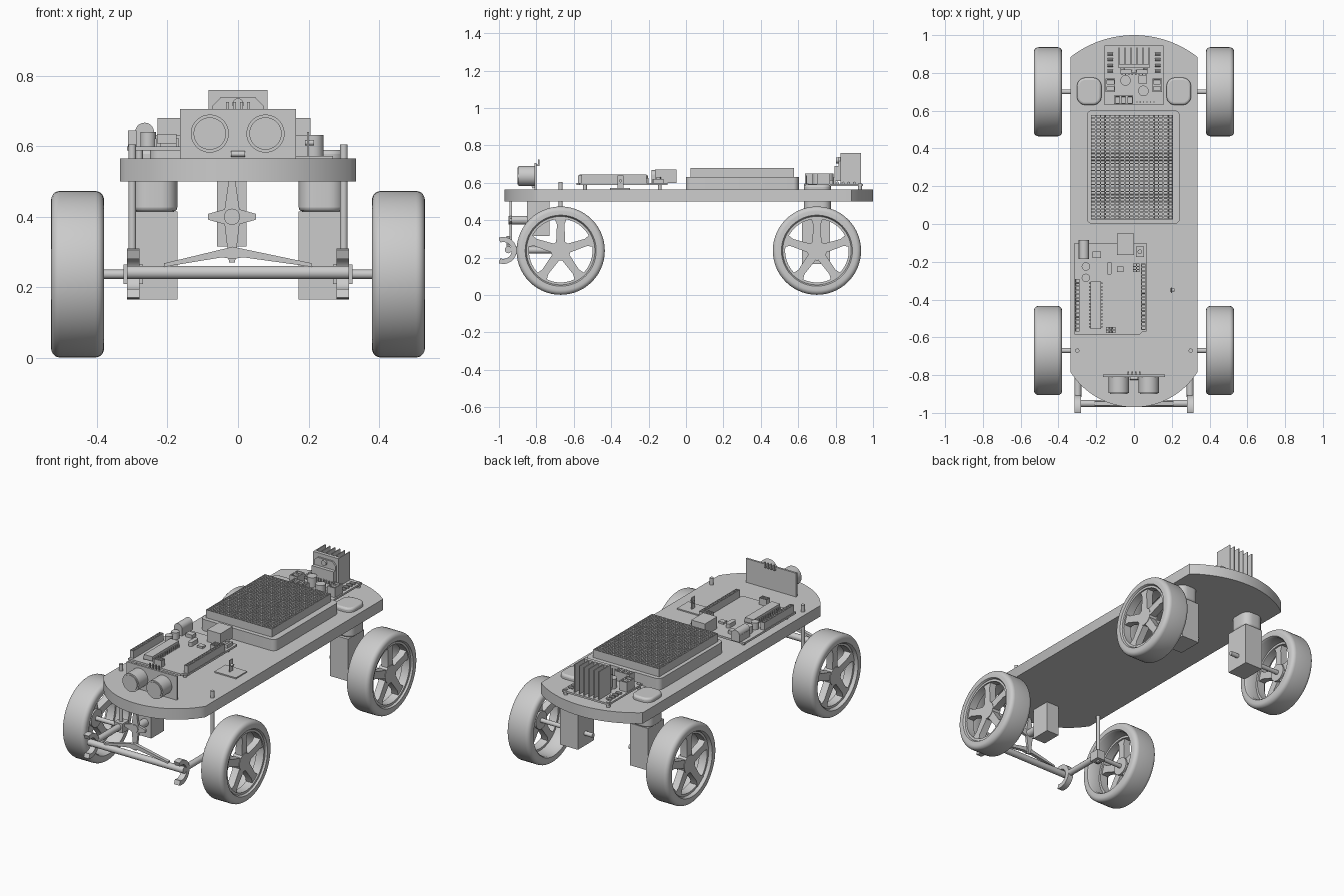
import bpy, bmesh, math
from mathutils import Vector

if "Cube" in bpy.data.objects:
    bpy.data.objects.remove(bpy.data.objects["Cube"], do_unlink=True)

grey = bpy.data.materials.new("plain_grey")
grey.use_nodes = True
grey.diffuse_color = (0.6, 0.6, 0.6, 1)
grey.node_tree.nodes["Principled BSDF"].inputs["Base Color"].default_value = (0.6, 0.6, 0.6, 1)
parts = []


def finish(name, bm):
    bmesh.ops.recalc_face_normals(bm, faces=bm.faces)
    mesh = bpy.data.meshes.new(name)
    bm.to_mesh(mesh)
    bm.free()
    mesh.materials.append(grey)
    ob = bpy.data.objects.new(name, mesh)
    bpy.context.collection.objects.link(ob)
    parts.append(ob)
    return ob


def prism(name, pts, axis, a, b):
    """Extrude a 2D outline along an axis from a to b."""
    place = {"x": lambda u, v, w: (w, u, v), "y": lambda u, v, w: (u, w, v),
             "z": lambda u, v, w: (u, v, w)}[axis]
    bm = bmesh.new()
    lo = [bm.verts.new(place(u, v, a)) for u, v in pts]
    hi = [bm.verts.new(place(u, v, b)) for u, v in pts]
    bm.faces.new(lo)
    bm.faces.new(hi[::-1])
    for i in range(len(pts)):
        j = (i + 1) % len(pts)
        bm.faces.new((lo[i], lo[j], hi[j], hi[i]))
    return finish(name, bm)


def box(name, x0, x1, y0, y1, z0, z1):
    return prism(name, [(x0, y0), (x1, y0), (x1, y1), (x0, y1)], "z", z0, z1)


def arc(cu, cv, r, a0, a1, n):
    steps = [math.radians(a0 + (a1 - a0) * i / n) for i in range(n + 1)]
    return [(cu + r * math.cos(t), cv + r * math.sin(t)) for t in steps]


def rounded_box(name, x0, x1, y0, y1, z0, z1, r):
    pts = []
    corners = [(x1 - r, y1 - r), (x0 + r, y1 - r), (x0 + r, y0 + r), (x1 - r, y0 + r)]
    for k, (cx, cy) in enumerate(corners):
        pts += arc(cx, cy, r, 90 * k, 90 * k + 90, 5)
    return prism(name, pts, "z", z0, z1)


def rod(name, p, q, r, n=20):
    p, q = Vector(p), Vector(q)
    bm = bmesh.new()
    bmesh.ops.create_cone(bm, cap_ends=True, segments=n, radius1=r, radius2=r, depth=(q - p).length)
    bm.transform((q - p).to_track_quat("Z", "Y").to_matrix().to_4x4())
    bmesh.ops.translate(bm, verts=bm.verts, vec=(p + q) / 2)
    return finish(name, bm)


def ring(name, profile, cx, cy, cz, n=56):
    """Turn a closed (offset, radius) profile around an x-wards axle."""
    bm = bmesh.new()
    rows = []
    for i in range(n):
        t = math.tau * i / n
        rows.append([bm.verts.new((cx + u, cy + r * math.cos(t), cz + r * math.sin(t))) for u, r in profile])
    m = len(profile)
    for i in range(n):
        a, b = rows[i], rows[(i + 1) % n]
        for k in range(m):
            bm.faces.new((a[k], a[(k + 1) % m], b[(k + 1) % m], b[k]))
    return finish(name, bm)


def pitted_box(name, x0, x1, y0, y1, z0, z1, nx, ny):
    """Block whose top has a grid of square sockets."""
    bm = bmesh.new()
    bmesh.ops.create_grid(bm, x_segments=nx, y_segments=ny, size=0.5)
    top = list(bm.faces)
    rim = [e for e in bm.edges if e.is_boundary]
    ext = bmesh.ops.extrude_edge_only(bm, edges=rim)["geom"]
    for v in [g for g in ext if isinstance(g, bmesh.types.BMVert)]:
        v.co.z = -1
    for v in bm.verts:
        v.co = ((x0 + x1) / 2 + v.co.x * (x1 - x0), (y0 + y1) / 2 + v.co.y * (y1 - y0),
                z1 + v.co.z * (z1 - z0))
    bmesh.ops.holes_fill(bm, edges=[e for e in bm.edges if e.is_boundary], sides=0)
    cell = min((x1 - x0) / nx, (y1 - y0) / ny)
    bmesh.ops.inset_individual(bm, faces=top, thickness=cell * 0.25)
    pit = bmesh.ops.inset_individual(bm, faces=top, thickness=cell * 0.02)
    for v in {v for f in top for v in f.verts}:
        v.co.z -= 0.012
    return finish(name, bm)


# Deck with curved ends
def end_arc(y_side, y_tip):
    s, h = abs(y_tip - y_side), 0.335
    r = (h * h + s * s) / (2 * s)
    a = math.degrees(math.asin(h / r))
    d = 1 if y_tip > 0 else -1
    return arc(0, y_tip - d * r, r, d * 90 - a, d * 90 + a, 28)


prism("deck", end_arc(0.885, 1.0) + end_arc(-0.785, -0.97), "z", 0.5, 0.565)

# Wheels, drive motors and front steering, on both sides
TYRE = ([(-0.075, 0.19)] + arc(-0.05, 0.211, 0.025, 180, 90, 5)
        + arc(0.05, 0.211, 0.025, 90, 0, 5) + [(0.075, 0.19), (0.065, 0.183), (-0.065, 0.183)])
WZ = 0.237
for s, side in ((1, "left"), (-1, "right")):
    for y, end in ((-0.67, "front"), (0.70, "rear")):
        tag = end + "_" + side
        ring("tyre_" + tag, TYRE, s * 0.455, y, WZ)
        ring("rim_" + tag, [(-0.02, 0.187), (0.03, 0.187), (0.03, 0.17), (-0.02, 0.17)], s * 0.49, y, WZ)
        rod("hub_" + tag, (s * 0.46, y, WZ), (s * 0.515, y, WZ), 0.052, 28)
        for k in range(5):
            t = math.radians(90 + 72 * k)
            c, d = math.cos(t), math.sin(t)
            flat = [(0.03, -0.025), (0.14, -0.02), (0.18, -0.035), (0.18, 0.035), (0.14, 0.02), (0.03, 0.025)]
            prism("spoke_" + tag, [(y + u * c - v * d, WZ + u * d + v * c) for u, v in flat],
                  "x", s * 0.47, s * 0.512)
        rod("axle_" + tag, (s * (0.29 if y < 0 else 0.12), y, WZ), (s * 0.5, y, WZ), 0.013)

    xs = sorted((s * 0.172, s * 0.29))
    box("gearbox_" + side, *xs, 0.62, 0.77, 0.165, 0.415)
    xs = sorted((s * 0.172, s * 0.302))
    can = rounded_box("motor_can_" + side, *xs, 0.63, 0.775, 0.415, 0.59, 0.045)
    bev = can.modifiers.new("soft_top", "BEVEL")
    bev.width, bev.segments, bev.limit_method = 0.012, 3, "ANGLE"

    rod("kingpin_" + side, (s * 0.3, -0.67, 0.2), (s * 0.3, -0.67, 0.605), 0.011)
    xs = sorted((s * 0.27, s * 0.325))
    box("knuckle_" + side, *xs, -0.7, -0.64, 0.21, 0.265)
    rod("steering_arm_" + side, (s * 0.297, -0.68, 0.24), (s * 0.297, -0.915, 0.24), 0.018)
    hook = arc(-0.977, 0.238, 0.072, -110, 110, 24) + arc(-0.977, 0.238, 0.045, 110, -110, 24)
    prism("hook_" + side, hook, "x", s * 0.28, s * 0.315)
    link = [(-0.015, 0.315), (s * 0.21, 0.268), (s * 0.21, 0.258), (s * 0.03 - 0.015, 0.285), (-0.015, 0.28)]
    prism("link_" + side, link, "y", -0.96, -0.94)
rod("tie_rod", (-0.315, -0.95, 0.242), (0.315, -0.95, 0.242), 0.019)

# Steering servo with star-shaped horn
box("servo", -0.06, 0.024, -0.85, -0.73, 0.315, 0.5)
rod("servo_shaft", (-0.017, -0.95, 0.4), (-0.017, -0.84, 0.4), 0.023)
horn = []
for k, reach in enumerate((0.068, 0.11, 0.068, 0.13)):
    for off, r in ((-8, reach), (8, reach), (45, 0.03)):
        t = math.radians(90 * k + off * (0.06 / r if off != 45 else 1))
        horn.append((-0.017 + r * math.cos(t), 0.4 + r * math.sin(t)))
prism("servo_horn", horn, "y", -0.945, -0.93)

# Battery tray and socket board
rounded_box("battery_tray", -0.25, 0.243, 0, 0.603, 0.565, 0.632, 0.03)
pitted_box("socket_board", -0.228, 0.206, 0.025, 0.578, 0.632, 0.68, 17, 30)

# Controller board
prism("controller_board", [(-0.315, -0.585), (0.03, -0.585), (0.045, -0.57), (0.065, -0.57),
                           (0.065, -0.1), (-0.315, -0.1)], "z", 0.588, 0.6)
for x in (-0.28, 0.03):
    for y in (-0.54, -0.14):
        rod("board_standoff", (x, y, 0.56), (x, y, 0.59), 0.01, 12)
pitted_box("header_outer", -0.312, -0.288, -0.57, -0.29, 0.6, 0.645, 1, 14)
pitted_box("header_inner", 0.038, 0.062, -0.56, -0.21, 0.6, 0.645, 1, 18)
box("usb_port", -0.09, 0, -0.165, -0.05, 0.6, 0.67)
box("power_jack_base", -0.293, -0.238, -0.185, -0.085, 0.6, 0.64)
rod("power_jack_barrel", (-0.265, -0.185, 0.64), (-0.265, -0.085, 0.64), 0.027)
box("main_chip", -0.23, -0.175, -0.555, -0.305, 0.608, 0.635)
for x in (-0.234, -0.171):
    for k in range(14):
        y = -0.545 + k * 0.0177
        box("chip_leg", x - 0.003, x + 0.003, y - 0.004, y + 0.004, 0.6, 0.622)
for y in (-0.225, -0.285):
    rod("board_capacitor", (-0.255, y, 0.6), (-0.255, y, 0.64), 0.022)
rounded_box("crystal", -0.143, -0.118, -0.27, -0.2, 0.6, 0.625, 0.012)
box("reset_button", 0.01, 0.052, -0.175, -0.12, 0.6, 0.62)
rod("reset_knob", (0.031, -0.147, 0.62), (0.031, -0.147, 0.63), 0.012)
box("regulator", -0.22, -0.175, -0.18, -0.145, 0.6, 0.62)
box("serial_chip", -0.09, -0.055, -0.255, -0.225, 0.6, 0.612)
pitted_box("pin_block_front", -0.148, -0.098, -0.578, -0.545, 0.6, 0.64, 3, 2)
pitted_box("pin_block_rear", -0.005, 0.03, -0.255, -0.21, 0.6, 0.64, 2, 3)

# Small module with upright switch
box("module_plate", 0.128, 0.27, -0.405, -0.3, 0.565, 0.572)
box("module_post", 0.195, 0.201, -0.365, -0.335, 0.572, 0.64)
rod("module_pin", (0.19, -0.35, 0.61), (0.215, -0.35, 0.61), 0.008, 12)

# Distance sensor
box("sensor_board", -0.165, 0.165, -0.81, -0.798, 0.565, 0.706)
for x in (-0.08, 0.078):
    ring_pts = arc(x, 0.636, 0.054, 0, 360, 36)[:-1]
    prism("sensor_barrel", ring_pts, "y", -0.81, -0.895)
    prism("sensor_grille", arc(x, 0.636, 0.046, 0, 360, 36)[:-1], "y", -0.89, -0.9)
rod("sensor_crystal", (-0.02, -0.817, 0.578), (0.02, -0.817, 0.578), 0.008, 12)
for k in range(4):
    x = -0.03 + 0.02 * k
    box("sensor_pin", x - 0.004, x + 0.004, -0.798, -0.782, 0.69, 0.698)
    box("sensor_pin_tip", x - 0.004, x + 0.004, -0.79, -0.782, 0.69, 0.725)

# Motor driver with heat sink
box("driver_board", -0.155, 0.155, 0.63, 0.945, 0.582, 0.593)
for x in (-0.14, 0.14):
    for y in (0.645, 0.93):
        rod("driver_standoff", (x, y, 0.56), (x, y, 0.597), 0.011, 12)
box("heat_sink_plate", -0.083, 0.083, 0.825, 0.845, 0.593, 0.76)
for k in range(6):
    x = -0.08 + k * 0.032
    box("heat_sink_fin", x - 0.003, x + 0.003, 0.84, 0.935, 0.593, 0.76)
box("driver_chip", -0.072, 0.072, 0.795, 0.825, 0.61, 0.69)
prism("driver_chip_tab", [(-0.072, 0.69), (0.072, 0.69), (0.072, 0.715), (0.05, 0.738),
                          (-0.05, 0.738), (-0.072, 0.715)], "y", 0.815, 0.826)
rod("driver_screw", (0, 0.803, 0.72), (0, 0.826, 0.72), 0.016)
for k in range(8):
    x = -0.063 + 0.018 * k
    box("driver_chip_leg", x - 0.003, x + 0.003, 0.788, 0.8, 0.593, 0.63)
for x, y in ((-0.045, 0.76), (0.05, 0.705)):
    rod("driver_capacitor", (x, y, 0.593), (x, y, 0.65), 0.028)
box("driver_regulator", 0.025, 0.07, 0.745, 0.785, 0.593, 0.615)
for x in (-0.125, 0.122):
    pitted_box("motor_terminal", x - 0.025, x + 0.025, 0.7, 0.77, 0.593, 0.65, 1, 2)
pitted_box("power_terminal", -0.105, -0.005, 0.635, 0.68, 0.593, 0.65, 3, 1)
for k in range(6):
    box("control_pin", 0.012 + k * 0.018, 0.018 + k * 0.018, 0.642, 0.648, 0.593, 0.64)
for x in (-0.125, 0.125):
    for k in range(4):
        y = 0.81 + k * 0.03
        rod("driver_diode", (x - 0.015, y, 0.598), (x + 0.015, y, 0.598), 0.008, 10)

# Smooth the round surfaces, keep the edges crisp
bpy.ops.object.select_all(action="DESELECT")
for ob in parts:
    ob.select_set(True)
bpy.context.view_layer.objects.active = parts[0]
bpy.ops.object.shade_smooth_by_angle(angle=math.radians(35))
